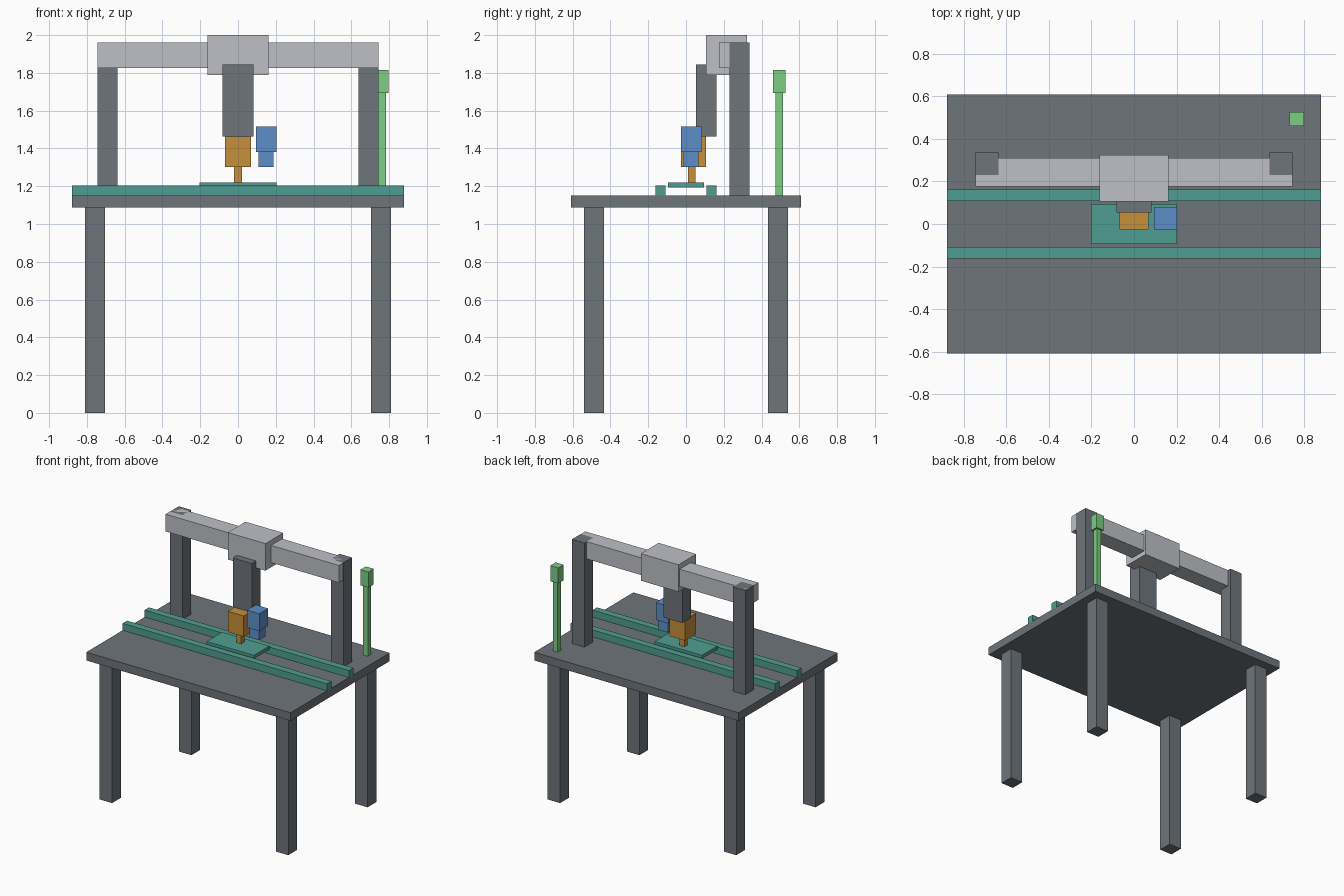
import bpy

if "Cube" in bpy.data.objects:
    bpy.data.objects.remove(bpy.data.objects["Cube"])


def srgb(r, g, b):
    lin = [((c / 255 + 0.055) / 1.055) ** 2.4 for c in (r, g, b)]
    return (*lin, 1.0)


def material(name, rgb):
    m = bpy.data.materials.new(name)
    m.diffuse_color = srgb(*rgb)
    m.use_nodes = True
    m.node_tree.nodes["Principled BSDF"].inputs["Base Color"].default_value = m.diffuse_color
    return m


DARK = material("dark_grey", (110, 117, 123))
LIGHT = material("light_grey", (189, 192, 198))
TEAL = material("teal", (80, 158, 145))
ORANGE = material("orange", (198, 144, 58))
BLUE = material("blue", (92, 143, 200))
GREEN = material("green", (125, 205, 133))


def box(name, x, y, z, mat):
    """Box from (min, max) ranges on each axis."""
    verts = [(a, b, c) for a in x for b in y for c in z]
    faces = [(0, 1, 3, 2), (4, 6, 7, 5), (0, 4, 5, 1),
             (2, 3, 7, 6), (0, 2, 6, 4), (1, 5, 7, 3)]
    me = bpy.data.meshes.new(name)
    me.from_pydata(verts, [], faces)
    me.materials.append(mat)
    ob = bpy.data.objects.new(name, me)
    bpy.context.collection.objects.link(ob)
    return ob


def span(centre, width):
    return (centre - width / 2, centre + width / 2)


# Table: top and four legs
TOP = 1.151
box("table_top", span(0, 1.756), span(0, 1.216), (1.087, TOP), DARK)
for sx, side in ((-1, "left"), (1, "right")):
    for sy, end in ((-1, "front"), (1, "back")):
        box(f"{end}_{side}_leg", span(sx * 0.757, 0.107),
            span(sy * 0.487, 0.107), (0, 1.087), DARK)

# Conveyor rails and the work plate between them
for sy, end in ((-1, "front"), (1, "back")):
    box(f"{end}_rail", span(0, 1.756), span(sy * 0.135, 0.054), (TOP, 1.205), TEAL)
box("work_plate", span(0, 0.406), span(0, 0.19), (1.193, 1.22), TEAL)

# Gantry: two columns, cross beam and carriage
for sx, side in ((-1, "left"), (1, "right")):
    box(f"{side}_column", span(sx * 0.691, 0.107), (0.229, 0.336), (TOP, 1.96), DARK)
box("cross_beam", span(0, 1.488), (0.175, 0.309), (1.826, 1.96), LIGHT)
box("carriage", span(0, 0.324), (0.106, 0.324), (1.79, 2.0), LIGHT)

# Vertical slide with tool head and nozzle
box("vertical_slide", span(0, 0.164), (0.053, 0.161), (1.464, 1.844), DARK)
box("tool_head", span(0, 0.136), (-0.027, 0.107), (1.302, 1.464), ORANGE)
box("nozzle", span(0, 0.04), span(0.03, 0.04), (1.22, 1.302), ORANGE)

# Camera beside the tool head
box("camera_body", span(0.149, 0.108), span(0.027, 0.108), (1.382, 1.517), BLUE)
box("camera_lens", span(0.149, 0.08), span(0.027, 0.08), (1.302, 1.382), BLUE)

# Signal lamp on a pole at the back right
box("lamp_pole", span(0.764, 0.04), span(0.493, 0.04), (TOP, 1.693), GREEN)
box("signal_lamp", span(0.764, 0.068), span(0.493, 0.066), (1.693, 1.814), GREEN)
